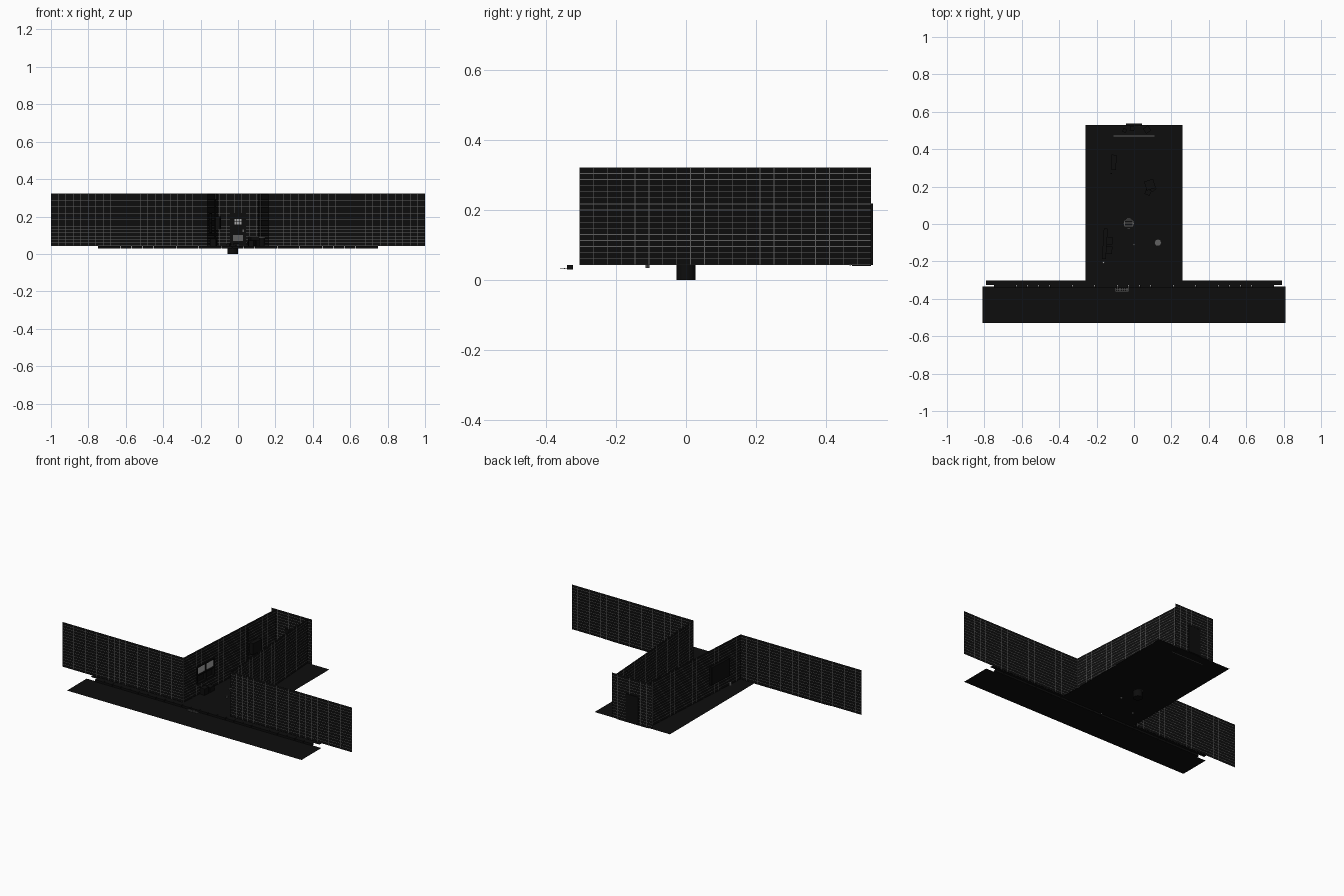
import bpy, bmesh, math
from mathutils import Vector, Matrix

if "Cube" in bpy.data.objects:
    bpy.data.objects.remove(bpy.data.objects["Cube"])


def mat(name, v):
    m = bpy.data.materials.new(name)
    m.diffuse_color = (v, v, v, 1)
    m.use_nodes = True
    m.node_tree.nodes["Principled BSDF"].inputs["Base Color"].default_value = m.diffuse_color
    return m


BLACK = mat("soot_black", 0.004)
GREY = mat("mortar_grey", 0.12)
PALE = mat("pale_grey", 0.4)
Z0, Z1 = 0.043, 0.322


def finish(name, bm, m):
    me = bpy.data.meshes.new(name)
    bm.to_mesh(me)
    bm.free()
    me.materials.append(m)
    ob = bpy.data.objects.new(name, me)
    bpy.context.collection.objects.link(ob)
    return ob


def box(name, lo, hi, m=BLACK, rot=0):
    lo, hi = Vector(lo), Vector(hi)
    bm = bmesh.new()
    s = hi - lo
    bmesh.ops.create_cube(bm, size=1, matrix=Matrix.Diagonal((s.x, s.y, s.z, 1)))
    ob = finish(name, bm, m)
    ob.location = (lo + hi) / 2
    ob.rotation_euler.z = rot
    return ob


def plane(name, x0, x1, y0, y1, z, m=BLACK):
    bm = bmesh.new()
    bm.faces.new([bm.verts.new(p) for p in
                  ((x0, y0, z), (x1, y0, z), (x1, y1, z), (x0, y1, z))])
    return finish(name, bm, m)


def cylinder(name, loc, r, h, m=BLACK, n=16, r2=None):
    bm = bmesh.new()
    bmesh.ops.create_cone(bm, cap_ends=True, segments=n, radius1=r,
                          radius2=r if r2 is None else r2, depth=h)
    ob = finish(name, bm, m)
    ob.location = (loc[0], loc[1], loc[2] + h / 2)
    return ob


def brick_wall(name, a, b, cols, rows=16, hole=None):
    """Mortar sheet with a grid of brick faces on both sides; hole = (u0, u1, z0, z1)."""
    a, b = Vector((*a, 0)), Vector((*b, 0))
    d = b - a
    L = d.length
    d.normalize()
    n = Vector((d.y, -d.x, 0))

    def quad(bm, u0, u1, z0, z1, off):
        bm.faces.new([bm.verts.new(a + d * u + n * off + Vector((0, 0, z)))
                      for u, z in ((u0, z0), (u1, z0), (u1, z1), (u0, z1))])
    sheet, bricks = bmesh.new(), bmesh.new()
    if hole:
        u0, u1, h0, h1 = hole
        for q in ((0, u0, Z0, Z1), (u1, L, Z0, Z1), (u0, u1, Z0, h0), (u0, u1, h1, Z1)):
            if q[3] - q[2] > 1e-4:
                quad(sheet, *q, 0)
    else:
        quad(sheet, 0, L, Z0, Z1, 0)
    w, h, g = L / cols, (Z1 - Z0) / rows, 0.001
    for i in range(cols):
        for j in range(rows):
            q = (i * w + g, (i + 1) * w - g, Z0 + j * h + g, Z0 + (j + 1) * h - g)
            if hole and q[0] < hole[1] and q[1] > hole[0] and q[2] < hole[3] and q[3] > hole[2]:
                continue
            for off in (-0.001, 0.001):
                quad(bricks, *q, off)
    finish(name + "_mortar", sheet, GREY)
    finish(name + "_bricks", bricks, BLACK)


# Brick walls: street fronts, tapering alley sides, back wall
for s, side in ((-1, "left"), (1, "right")):
    brick_wall(side + "_street_wall", (s, -0.305), (s * 0.163, -0.305), 21)
    brick_wall(side + "_alley_wall", (s * 0.163, -0.305), (s * 0.11, 0.53), 21,
               hole=(0.12, 0.279, 0.113, 0.2174) if s < 0 else None)
brick_wall("back_wall", (-0.14, 0.53), (0.14, 0.53), 7)

# Ground, pavement and street sheets
plane("alley_ground", -0.26, 0.26, -0.305, 0.53, Z0)
plane("pavement", -0.79, 0.79, -0.325, -0.303, 0.0425)
plane("street", -0.81, 0.81, -0.53, -0.335, 0.03)
box("back_doorstep", (-0.11, 0.475, 0.04), (0.11, 0.53, 0.046))
box("doorstep_edge", (-0.11, 0.468, 0.0415), (0.11, 0.472, 0.0455), GREY)

# Kerb stones
for i in range(25):
    x = -0.75 + i * 0.06
    box("kerb_stone", (x + 0.001, -0.341, 0.03), (x + 0.059, -0.323, 0.0425))

# Manhole shaft with lid and street drain grate
cylinder("manhole_shaft", (-0.028, 0, 0), 0.027, 0.042, n=24)
cylinder("manhole_lid", (-0.028, 0.003, 0.043), 0.027, 0.001, GREY, 24)
for i in range(6):
    y = -0.018 + i * 0.008
    box("lid_rib", (-0.047, y - 0.0025, 0.0435), (-0.009, y + 0.0025, 0.0448))
for i in range(8):
    x = -0.1 + i * 0.0095
    box("drain_bar", (x, -0.36, 0.031), (x + 0.003, -0.337, 0.033), GREY)
for y in (-0.36, -0.349, -0.339):
    box("drain_crossbar", (-0.1, y, 0.031), (-0.031, y + 0.002, 0.0335), GREY)

# Back door with frame, barred window and handle
box("back_door", (-0.037, 0.526, Z0), (0.037, 0.535, 0.212))
for x in (-0.043, 0.037):
    box("door_jamb", (x, 0.524, Z0), (x + 0.006, 0.536, 0.218))
box("door_lintel", (-0.043, 0.524, 0.212), (0.043, 0.536, 0.218))
box("door_window", (-0.022, 0.5245, 0.155), (0.022, 0.526, 0.19), PALE)
for i in range(4):
    x = -0.022 + i * 0.0137
    box("door_window_bar", (x, 0.523, 0.155), (x + 0.003, 0.5246, 0.19))
for z in (0.155, 0.171, 0.187):
    box("door_window_crossbar", (-0.022, 0.523, z), (0.022, 0.5246, z + 0.003))
box("door_handle", (0.025, 0.521, 0.118), (0.031, 0.526, 0.13), GREY)
box("door_kick_plate", (-0.026, 0.524, 0.07), (0.026, 0.526, 0.1), GREY)

# Window in the left alley wall, following the wall angle
A = -math.atan2(0.053, 0.835)


def on_left(name, y0, y1, z0, z1, d0, d1, m=BLACK):
    ym = (y0 + y1) / 2
    x = -0.163 + (ym + 0.305) * 0.0635
    return box(name, (x + d0, y0, z0), (x + d1, y1, z1), m, A)


on_left("window_back", -0.187, -0.025, 0.11, 0.22, -0.016, -0.012)
for y in (-0.187, -0.108, -0.031):
    on_left("window_upright", y, y + 0.006, 0.11, 0.22, -0.012, 0.005)
for z in (0.11, 0.162, 0.214):
    on_left("window_rail", -0.187, -0.025, z, z + 0.006, -0.012, 0.005)
for y in (-0.18, -0.1):
    on_left("window_pane", y, y + 0.07, 0.17, 0.212, -0.003, -0.001, PALE)

# Electrical box and pipe further down the left wall
on_left("meter_box", 0.29, 0.37, 0.13, 0.2, 0.001, 0.028)
cylinder("drain_pipe", (-0.121, 0.27, Z0), 0.004, 0.25, n=8)

# Crates and bin against the walls
for y, h in ((-0.16, 0.04), (-0.11, 0.03)):
    on_left("crate", y, y + 0.04, Z0, Z0 + h, 0.004, 0.036)
cylinder("bin", (0.128, -0.1, Z0), 0.014, 0.042, n=12, r2=0.017)
cylinder("bin_lid", (0.128, -0.1, 0.085), 0.019, 0.005, GREY, 12)
for x, y, s, r in ((0.085, 0.21, 0.05, 0.3), (0.075, 0.17, 0.03, -0.4), (0.1, 0.19, 0.028, 0.7)):
    box("carton", (x - s / 2, y - s / 2, Z0), (x + s / 2, y + s / 2, Z0 + s), BLACK, r)

# Loose bottle and debris
cylinder("bottle", (0, -0.11, 0.034), 0.006, 0.02, GREY, 8)
cylinder("can", (-0.163, -0.205, Z0), 0.006, 0.016, PALE, 8)
for x, y, s in ((0.07, 0.505, 0.016), (-0.01, 0.51, 0.012), (-0.05, 0.5, 0.01)):
    box("debris", (x - s, y - s, 0.046), (x + s, y + s, 0.046 + s), BLACK, x * 9)
